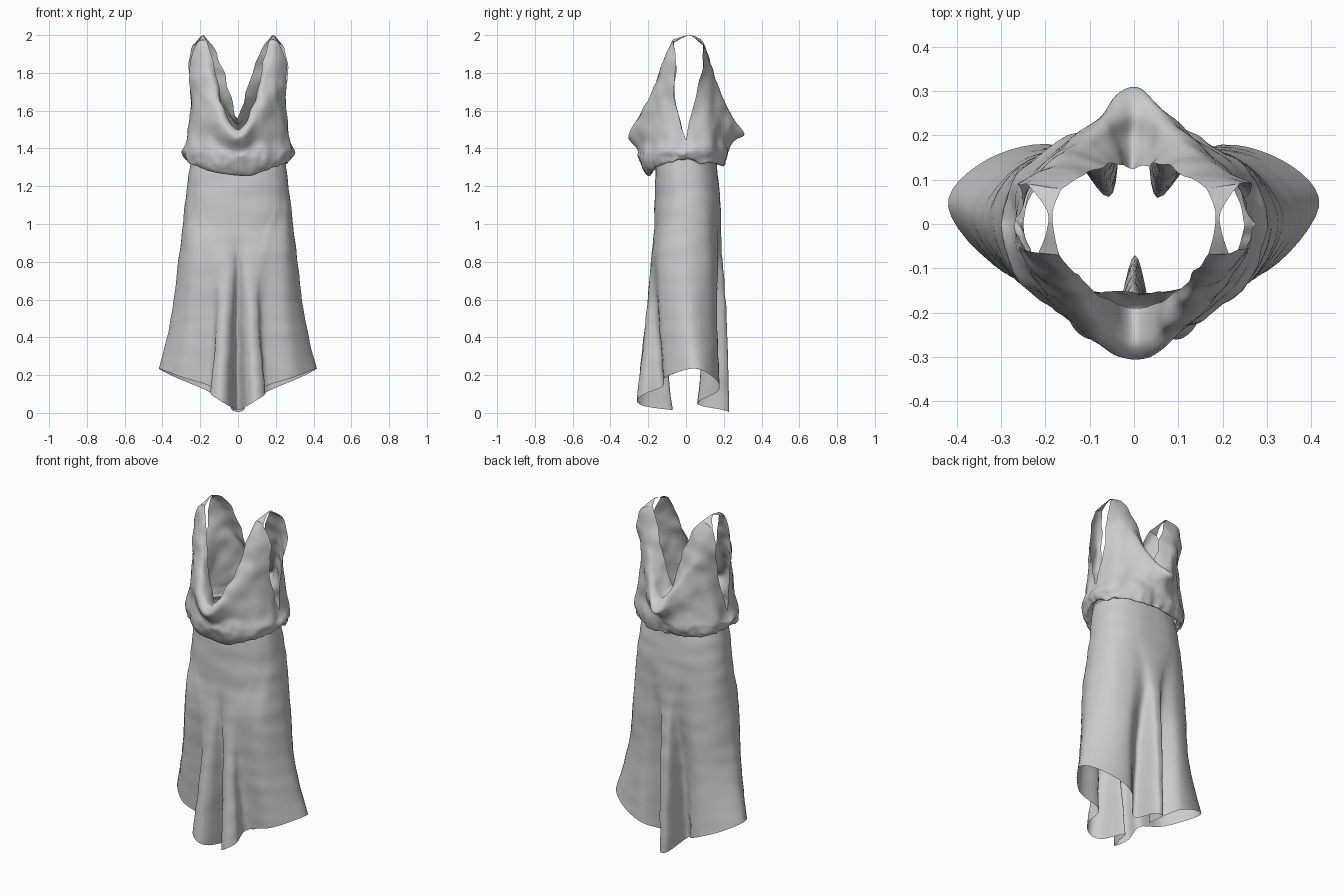
import bpy, bmesh, math
from mathutils import Vector, noise

if "Cube" in bpy.data.objects:
    bpy.data.objects.remove(bpy.data.objects["Cube"])


def catmull(pts, n, closed=False):
    """Sample a smooth curve through pts, n steps per span."""
    m = len(pts)
    get = (lambda i: pts[i % m]) if closed else (lambda i: pts[max(0, min(m - 1, i))])
    out = []
    for i in range(m if closed else m - 1):
        a, b, c, d = (get(i + k) for k in (-1, 0, 1, 2))
        for s in range(n):
            t = s / n
            out.append(0.5 * (2 * b + (c - a) * t + (2 * a - 5 * b + 4 * c - d) * t * t
                              + (3 * b - a - 3 * c + d) * t ** 3))
    if not closed:
        out.append(pts[-1].copy())
    return out


def mirrored(half, closed=False):
    """Half chain starting on x=0 -> full chain across the middle."""
    half = [Vector(p) for p in half]
    flip = [Vector((-p.x, p.y, p.z)) for p in half]
    if closed:
        return half + flip[-2:0:-1]
    return flip[:0:-1] + half


def loft(bm, chains, n_along, n_across, closed, wrinkle):
    """Skin a cloth sheet over a stack of chains, with light wrinkles."""
    rings = [catmull(c, n_along, closed) for c in chains]
    columns = [catmull([r[i] for r in rings], n_across) for i in range(len(rings[0]))]
    grid = [[bm.verts.new(wrinkle(p)) for p in col] for col in columns]
    count = len(grid)
    for i in range(count if closed else count - 1):
        a, b = grid[i], grid[(i + 1) % count]
        for j in range(len(a) - 1):
            bm.faces.new((a[j], b[j], b[j + 1], a[j + 1]))


def finish(bm, name):
    bmesh.ops.remove_doubles(bm, verts=bm.verts[:], dist=0.0008)
    bmesh.ops.recalc_face_normals(bm, faces=bm.faces[:])
    mesh = bpy.data.meshes.new(name)
    bm.to_mesh(mesh)
    bm.free()
    for f in mesh.polygons:
        f.use_smooth = True
    obj = bpy.data.objects.new(name, mesh)
    bpy.context.collection.objects.link(obj)
    return obj


def skirt_wrinkle(p):
    q = p + noise.noise_vector(Vector((p.x * 5, p.y * 5, p.z * 14))) * 0.004
    q.z = p.z
    return q


def bodice_wrinkle(p):
    fade = min(1.0, max(0.0, (2.0 - p.z) / 0.1))
    q = p + noise.noise_vector(p * 13) * 0.010 * fade
    gather = max(0.0, 1 - abs(p.z - 1.33) / 0.09)
    q += noise.noise_vector(p * 32) * 0.010 * gather
    return q


# Skirt: oval waist falling into deep front and back folds, hem raised at the sides
ANGLES = (0, 15, 28, 40, 52, 72, 95, 118, 140, 158, 170, 180)


def oval(a, b, z, y=0.0, power=1.0):
    """Half cross-section; power below 1 makes it boxier."""
    soft = lambda v: math.copysign(abs(v) ** power, v)
    return [(a * soft(math.sin(math.radians(t))) if 0 < t < 180 else 0,
             y - b * soft(math.cos(math.radians(t))), z) for t in ANGLES]


thigh = [(0, -.165), (.03, -.175), (.06, -.18), (.1, -.178), (.16, -.168), (.26, -.125),
         (.31, 0), (.265, .115), (.16, .165), (.07, .165), (.03, .185), (0, .19)]
knee = [(0, -.13), (.035, -.19), (.07, -.212), (.105, -.198), (.135, -.15), (.265, -.125),
        (.355, .01), (.285, .12), (.17, .165), (.065, .11), (.03, .2), (0, .215)]
hem = [(0, -.07, .015), (.045, -.22, .035), (.095, -.262, .065), (.145, -.22, .10),
       (.145, -.125, .14), (.3, -.105, .19), (.418, .04, .235), (.335, .145, .19),
       (.17, .175, .12), (.055, .06, .05), (.03, .2, .015), (0, .23, .005)]
levels = [oval(.25, .157, 1.345, 0, .9), oval(.278, .174, 1.12, .008, .85),
          [(x, y, .85) for x, y in thigh], [(x, y, .5) for x, y in knee], hem]
bm = bmesh.new()
loft(bm, [mirrored(l, True) for l in levels], 6, 14, True, skirt_wrinkle)
finish(bm, "skirt")

# Bodice: draped chains from waist seam to rolled cowl neck, centre to armhole
front = [
    [(0, -.155, 1.345), (.12, -.145, 1.345), (.22, -.09, 1.35), (.25, 0, 1.36)],
    [(0, -.2, 1.25), (.13, -.185, 1.275), (.25, -.11, 1.32), (.27, 0, 1.34)],
    [(0, -.245, 1.34), (.14, -.22, 1.355), (.265, -.115, 1.38), (.30, 0, 1.38)],
    [(0, -.255, 1.39), (.14, -.21, 1.44), (.25, -.11, 1.46), (.275, 0, 1.44)],
    [(0, -.308, 1.45), (.11, -.245, 1.55), (.2, -.145, 1.64), (.25, -.06, 1.66)],
    [(0, -.285, 1.49), (.1, -.215, 1.63), (.195, -.13, 1.78), (.258, -.055, 1.83)],
    [(0, -.25, 1.495), (.085, -.19, 1.64), (.165, -.125, 1.85), (.215, -.065, 1.96)],
    [(0, -.19, 1.46), (.075, -.165, 1.61), (.135, -.11, 1.86), (.168, -.07, 1.975)]]
back = [
    [(0, .155, 1.345), (.12, .145, 1.35), (.22, .09, 1.355), (.25, 0, 1.36)],
    [(0, .2, 1.31), (.13, .185, 1.31), (.25, .1, 1.33), (.27, 0, 1.34)],
    [(0, .22, 1.38), (.14, .2, 1.38), (.265, .11, 1.385), (.30, 0, 1.38)],
    [(0, .245, 1.43), (.14, .185, 1.46), (.25, .11, 1.46), (.275, 0, 1.44)],
    [(0, .308, 1.48), (.1, .22, 1.56), (.2, .13, 1.66), (.25, .05, 1.66)],
    [(0, .25, 1.53), (.1, .195, 1.66), (.19, .13, 1.8), (.262, .09, 1.83)],
    [(0, .19, 1.53), (.08, .17, 1.68), (.16, .125, 1.87), (.24, .09, 1.945)],
    [(0, .12, 1.56), (.05, .135, 1.72), (.115, .11, 1.91), (.163, .08, 1.978)]]
bm = bmesh.new()
for panel in (front, back):
    loft(bm, [mirrored(c) for c in panel], 12, 6, False, bodice_wrinkle)

# Narrow straps bridging front and back over each shoulder
strap = [[(.168, -.07, 1.975), (.18, -.02, 1.992), (.183, .03, 1.999), (.163, .08, 1.978)],
         [(.215, -.065, 1.96), (.198, -.02, 1.986), (.196, .03, 1.995), (.24, .09, 1.945)]]
for side in (1, -1):
    loft(bm, [[Vector((side * x, y, z)) for x, y, z in c] for c in strap],
         6, 6, False, bodice_wrinkle)
finish(bm, "cowl_bodice")
